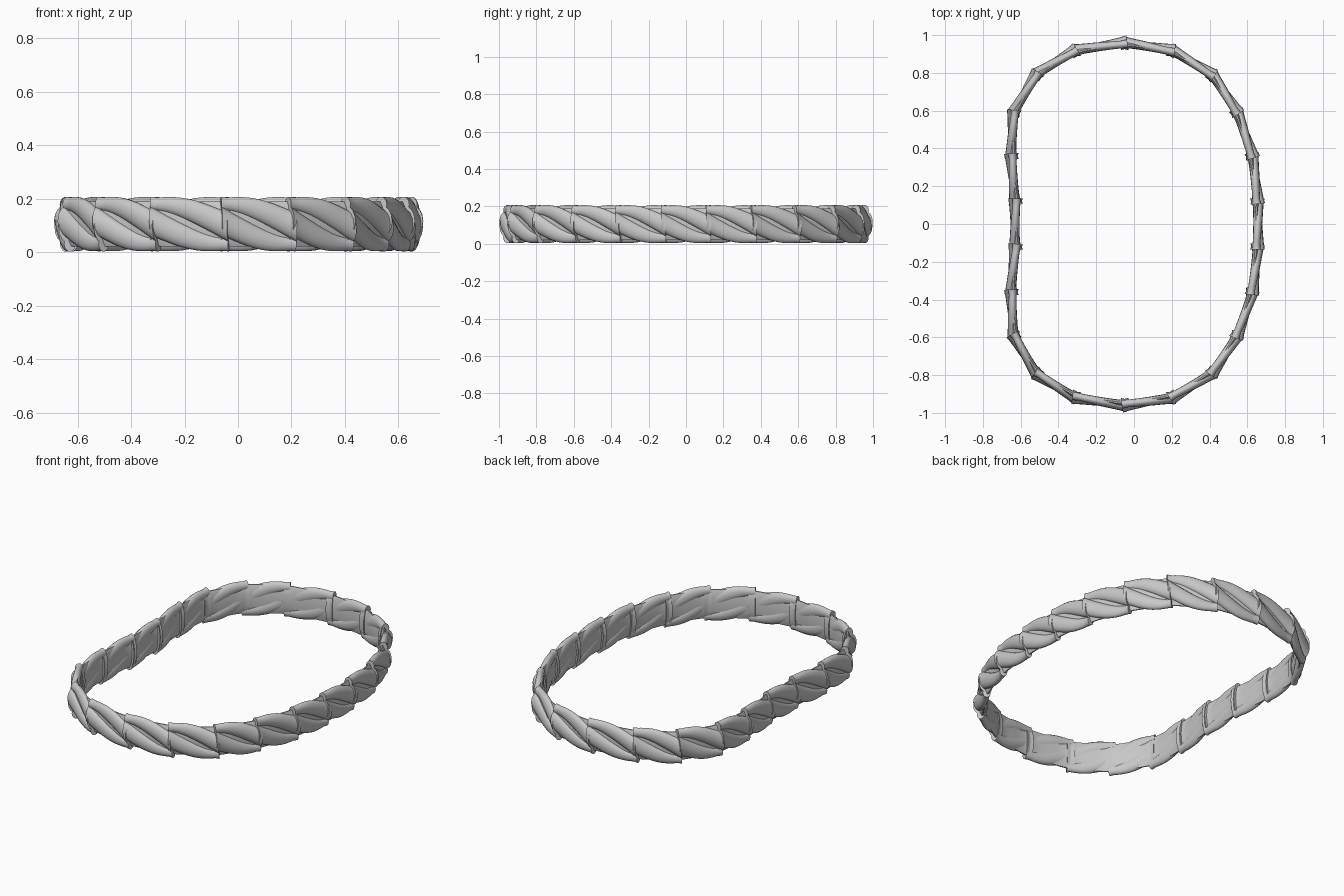
import bpy, bmesh, math
from mathutils import Vector

cube = bpy.data.objects.get("Cube")
if cube:
    bpy.data.objects.remove(cube, do_unlink=True)

# Material
grey = bpy.data.materials.new("light_grey")
grey.use_nodes = True
colour = (0.58, 0.58, 0.58, 1)
grey.diffuse_color = colour
grey.node_tree.nodes["Principled BSDF"].inputs["Base Color"].default_value = colour

# Ring path: joints between links, mirrored front to back, counter-clockwise
right_half = [(-0.05, 0.952), (0.2, 0.912), (0.41, 0.785), (0.54, 0.59), (0.62, 0.36), (0.648, 0.12)]
left_half = [(-0.31, 0.912), (-0.51, 0.79), (-0.63, 0.59), (-0.643, 0.36), (-0.622, 0.12)]
joints = [(x, -y) for x, y in right_half]
joints += list(reversed(right_half))
joints += left_half
joints += [(x, -y) for x, y in reversed(left_half)]
joints = [Vector((x, y, 0)) for x, y in joints]
STEPS, SIDES, OVERLAP = 12, 14, 0.06


def sweep(bm, start, end, shape):
    """Sweep an ellipse along one straight link; shape(u) gives height, offset and half sizes."""
    along = (end - start).normalized()
    out = Vector((along.y, -along.x, 0))
    rings = []
    for s in range(STEPS + 1):
        u = s / STEPS
        z, offset, half_z, half_r = shape(u)
        centre = start.lerp(end, u + OVERLAP * (2 * u - 1))
        ring = []
        for n in range(SIDES):
            t = math.tau * n / SIDES
            co = centre + out * (offset + half_r * math.cos(t))
            co.z = z + half_z * math.sin(t)
            ring.append(bm.verts.new(co))
        rings.append(ring)
    for r1, r2 in zip(rings, rings[1:]):
        for n in range(SIDES):
            m = (n + 1) % SIDES
            bm.faces.new((r1[n], r1[m], r2[m], r2[n]))
    bm.faces.new(rings[0])
    bm.faces.new(rings[-1])


def strand(part):
    """Upper (0) or lower (1) half of a diagonal strand, thicker at its ends."""
    def shape(u):
        p = min(max((1.2 * u - 0.1 + part) / 2, 0), 1)
        mid = math.sin(math.pi * p)
        flare = (2 * u - 1) ** 4
        z = 0.105 + 0.074 * math.cos(math.pi * p)
        return z, 0.01 * mid, 0.023 + 0.027 * mid + 0.006 * flare, (0.018 + 0.009 * mid) * (1 + 0.28 * flare - 0.06 * u)
    return shape


def web(u):
    """Thin web behind the strands, with an inward ridge at each joint."""
    ridge = (2 * u - 1) ** 4
    return 0.105, -0.008 * ridge, 0.086, 0.014 + 0.012 * ridge


# Twisted links
for i, start in enumerate(joints):
    end = joints[(i + 1) % len(joints)]
    bm = bmesh.new()
    for shape in (strand(0), strand(1), web):
        sweep(bm, start, end, shape)
    bmesh.ops.recalc_face_normals(bm, faces=bm.faces)
    mesh = bpy.data.meshes.new("rope_link")
    bm.to_mesh(mesh)
    bm.free()
    mesh.materials.append(grey)
    link = bpy.data.objects.new(f"rope_link_{i + 1}", mesh)
    bpy.context.collection.objects.link(link)
    bpy.ops.object.select_all(action="DESELECT")
    link.select_set(True)
    bpy.context.view_layer.objects.active = link
    bpy.ops.object.shade_smooth_by_angle(angle=math.radians(50))
